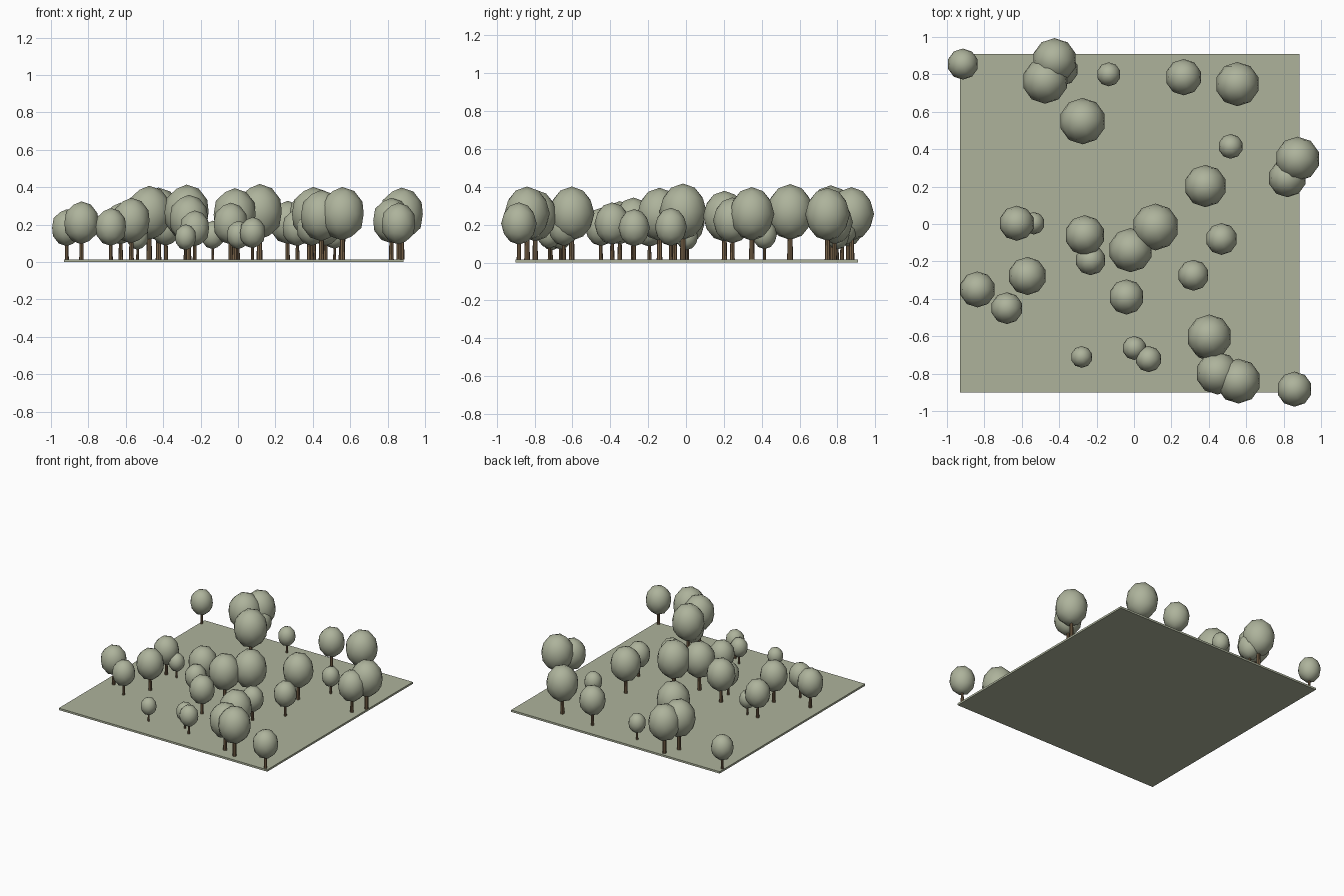
import bpy, bmesh, math

if "Cube" in bpy.data.objects:
    bpy.data.objects.remove(bpy.data.objects["Cube"])

def material(name, col):
    m = bpy.data.materials.new(name)
    m.diffuse_color = (*col, 1)
    m.use_nodes = True
    m.node_tree.nodes["Principled BSDF"].inputs["Base Color"].default_value = m.diffuse_color
    return m

leaf = material("sage_green", (0.42, 0.45, 0.33))
bark = material("bark_brown", (0.20, 0.13, 0.07))

GROUND_TOP = 0.015

def finish(bm, name, mat, smooth=False):
    me = bpy.data.meshes.new(name)
    bm.to_mesh(me)
    bm.free()
    me.materials.append(mat)
    for p in me.polygons:
        p.use_smooth = smooth
    return me

def add(name, me, loc=(0, 0, 0), s=1):
    ob = bpy.data.objects.new(name, me)
    ob.location = loc
    ob.scale = (s, s, s)
    bpy.context.collection.objects.link(ob)

# ground slab
bm = bmesh.new()
bmesh.ops.create_cube(bm, size=1)
for v in bm.verts:
    v.co = (-0.022 + v.co.x * 1.815, 0.004 + v.co.y * 1.81, (v.co.z + 0.5) * GROUND_TOP)
add("ground", finish(bm, "ground", leaf))

# unit tree meshes: crown radius 1, standing on z = 0
bm = bmesh.new()
bmesh.ops.create_icosphere(bm, subdivisions=2, radius=1)
for v in bm.verts:
    v.co.z = v.co.z * 1.19 + 2.03
crown = finish(bm, "crown", leaf, True)

bm = bmesh.new()
bmesh.ops.create_cone(bm, cap_ends=True, segments=8, radius1=0.125, radius2=0.10, depth=1.3)
for v in bm.verts:
    v.co.z += 0.65
trunk = finish(bm, "trunk", bark)

# x, y, crown radius
trees = [
    (-.915, .855, .083), (-.425, .875, .119), (-.475, .765, .122), (-.385, .825, .086),
    (-.135, .80, .064), (.265, .785, .097), (.553, .748, .118), (-.275, .55, .124),
    (.517, .415, .066), (.875, .348, .119), (.82, .245, .102), (.382, .203, .113),
    (-.627, .004, .094), (-.537, .004, .06), (-.263, -.06, .107), (-.232, -.193, .081),
    (.115, -.016, .125), (-.018, -.14, .118), (.468, -.08, .085), (-.57, -.278, .102),
    (-.837, -.35, .096), (-.68, -.45, .085), (.318, -.274, .083), (-.04, -.39, .094),
    (-.28, -.711, .058), (.002, -.663, .064), (.078, -.722, .07), (.403, -.604, .12),
    (.395, -.645, .085), (.446, -.797, .115), (.558, -.84, .12), (.858, -.883, .094),
]
for i, (x, y, r) in enumerate(trees, 1):
    add(f"tree_crown_{i}", crown, (x, y, GROUND_TOP), r)
    add(f"tree_trunk_{i}", trunk, (x, y, GROUND_TOP), r)
